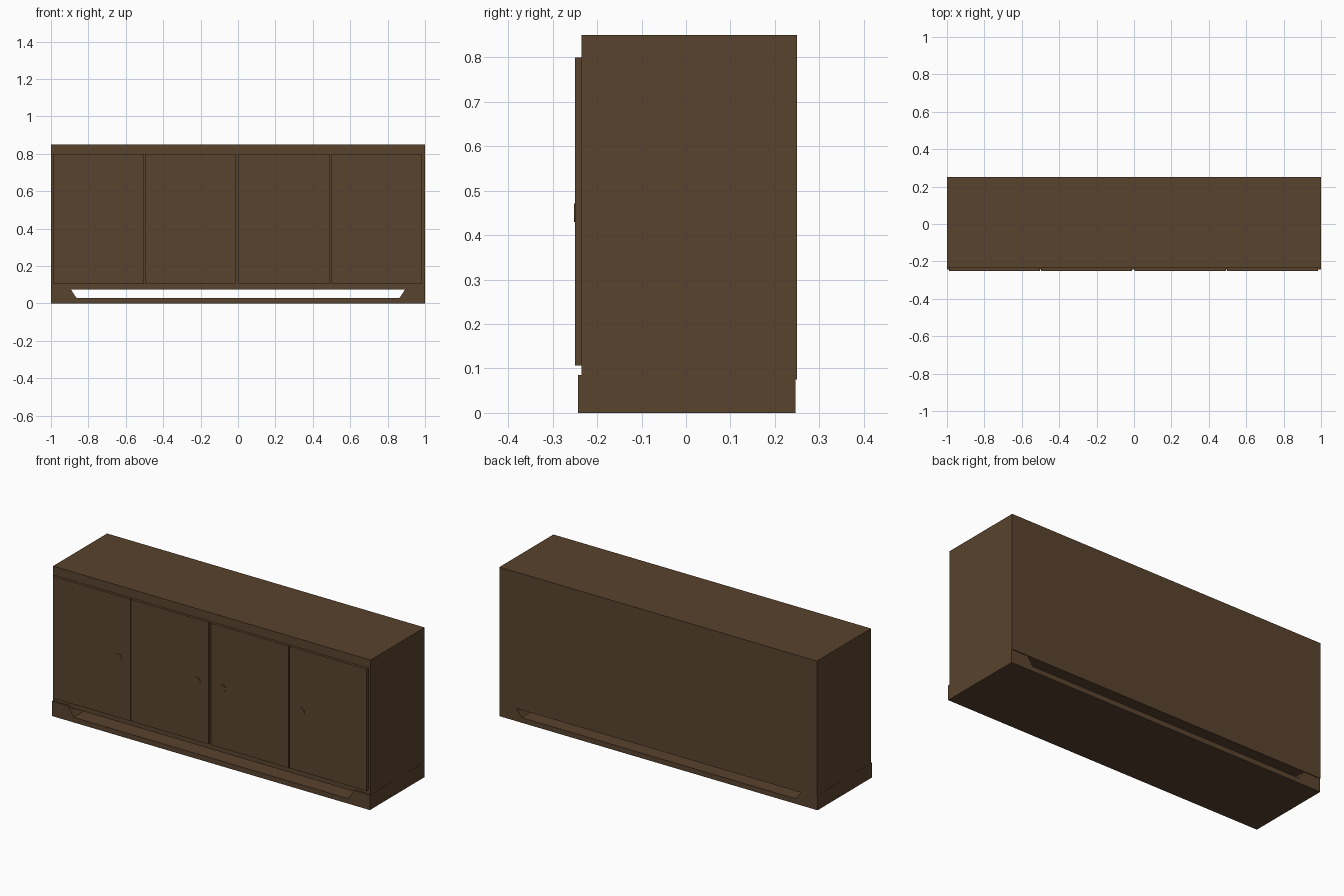
import bpy, bmesh, math

if "Cube" in bpy.data.objects:
    bpy.data.objects.remove(bpy.data.objects["Cube"])

wood = bpy.data.materials.new("dark brown wood")
wood.diffuse_color = (0.1, 0.056, 0.027, 1)
wood.use_nodes = True
wood.node_tree.nodes["Principled BSDF"].inputs["Base Color"].default_value = wood.diffuse_color


def finish(bm, name):
    bmesh.ops.recalc_face_normals(bm, faces=bm.faces[:])
    me = bpy.data.meshes.new(name)
    bm.to_mesh(me)
    bm.free()
    me.materials.append(wood)
    ob = bpy.data.objects.new(name, me)
    bpy.context.collection.objects.link(ob)
    return ob


def extrude_y(name, profile, y0, y1):
    """Extrude an (x, z) outline from y0 to y1."""
    bm = bmesh.new()
    face = bm.faces.new([bm.verts.new((x, y0, z)) for x, z in profile])
    res = bmesh.ops.extrude_face_region(bm, geom=[face])
    verts = [g for g in res["geom"] if isinstance(g, bmesh.types.BMVert)]
    bmesh.ops.translate(bm, vec=(0, y1 - y0, 0), verts=verts)
    return finish(bm, name)


def box(name, x0, x1, y0, y1, z0, z1):
    return extrude_y(name, [(x0, z0), (x1, z0), (x1, z1), (x0, z1)], y0, y1)


# Cabinet carcass
box("cabinet_body", -0.999, 0.999, -0.235, 0.25, 0.075, 0.85)

# Plinth with a shallow slot running front to back and sloped slot ends
extrude_y("plinth", [(-1, 0), (1, 0), (1, 0.085), (0.9, 0.085), (0.863, 0.029),
                     (-0.863, 0.029), (-0.9, 0.085), (-1, 0.085)], -0.243, 0.246)

# Four doors
doors = [(-0.99, -0.502), (-0.497, -0.011), (0.004, 0.493), (0.498, 0.985)]
for i, (x0, x1) in enumerate(doors):
    box(f"door_{i + 1}", x0, x1, -0.25, -0.234, 0.107, 0.80)

# Flat round knobs
for i, x in enumerate((-0.578, -0.083, 0.077, 0.573)):
    n, r = 24, 0.021
    ring = [(x + r * math.cos(math.tau * k / n), 0.45 + r * math.sin(math.tau * k / n))
            for k in range(n)]
    extrude_y(f"knob_{i + 1}", ring, -0.2525, -0.248)
